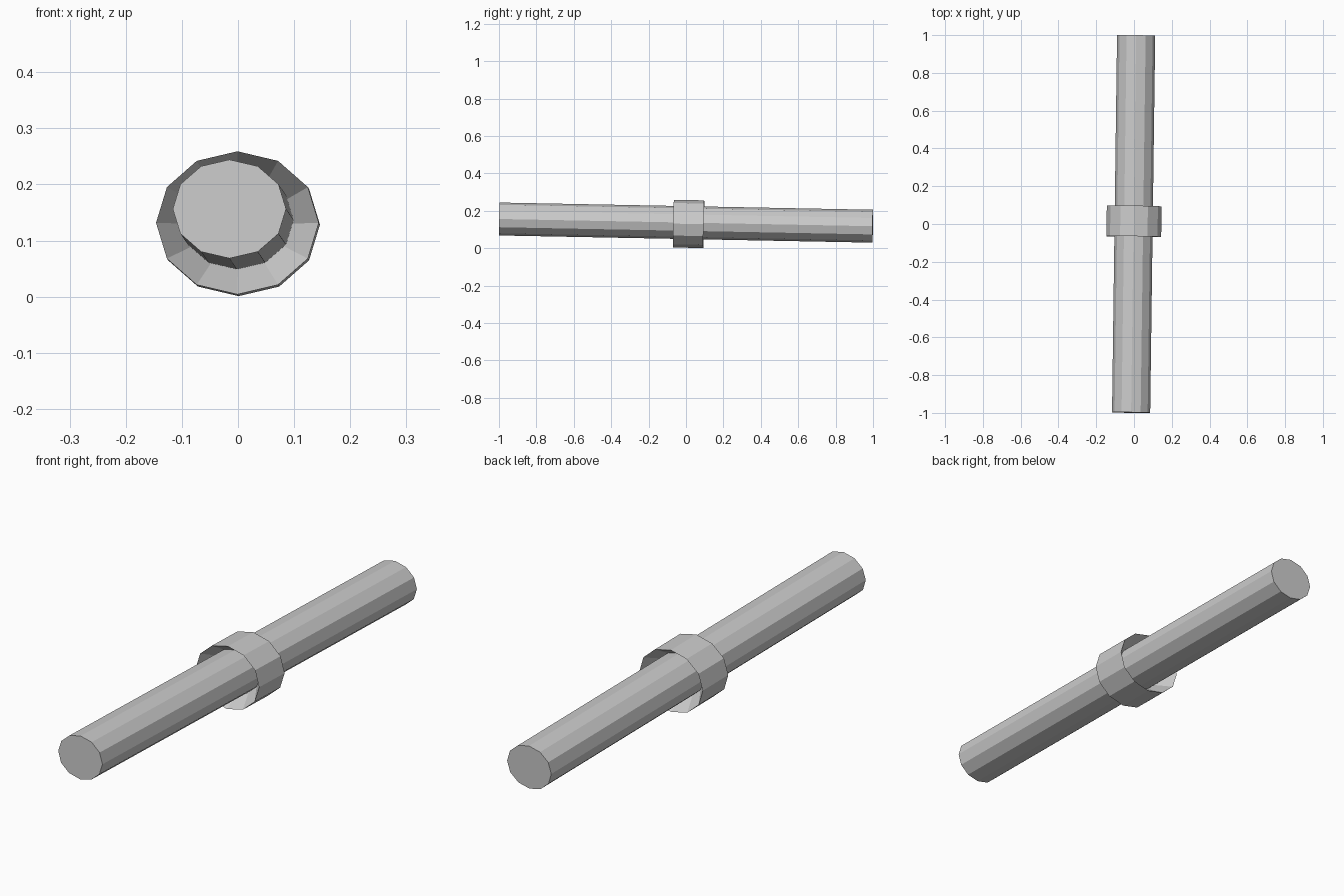
import bpy, bmesh, math

if "Cube" in bpy.data.objects:
    bpy.data.objects.remove(bpy.data.objects["Cube"])

SIDES = 12
TILT = (-0.0193, 0, -0.0133)   # whole part leans slightly off the y axis


def ring_loop(bm, y, rx, rz):
    return [bm.verts.new((rx * math.cos(math.tau * i / SIDES), y,
                          rz * math.sin(math.tau * i / SIDES)))
            for i in range(SIDES)]


def lathe(name, profile, location, closed):
    """Skin oval loops (y, rx, rz); cap the ends or join last loop to first."""
    bm = bmesh.new()
    loops = [ring_loop(bm, *p) for p in profile]
    pairs = list(zip(loops, loops[1:]))
    if closed:
        pairs.append((loops[-1], loops[0]))
    else:
        bm.faces.new(loops[0])
        bm.faces.new(loops[-1])
    for a, b in pairs:
        for i in range(SIDES):
            j = (i + 1) % SIDES
            bm.faces.new((a[i], a[j], b[j], b[i]))
    bmesh.ops.recalc_face_normals(bm, faces=bm.faces)
    mesh = bpy.data.meshes.new(name)
    bm.to_mesh(mesh)
    bm.free()
    obj = bpy.data.objects.new(name, mesh)
    obj.location = location
    obj.rotation_euler = TILT
    bpy.context.collection.objects.link(obj)
    return obj


# Long handle rod
lathe("rod", [(-0.9985, 0.101, 0.088), (0.9985, 0.101, 0.088)],
      (-0.002, 0, 0.137), False)

# Collar: straight outer wall, funnels inward to the rod from both ends
lathe("collar", [(-0.081, 0.145, 0.1275), (0.081, 0.145, 0.1275),
                 (0.008, 0.094, 0.080), (-0.008, 0.094, 0.080)],
      (0, 0.014, 0.1300), True)
